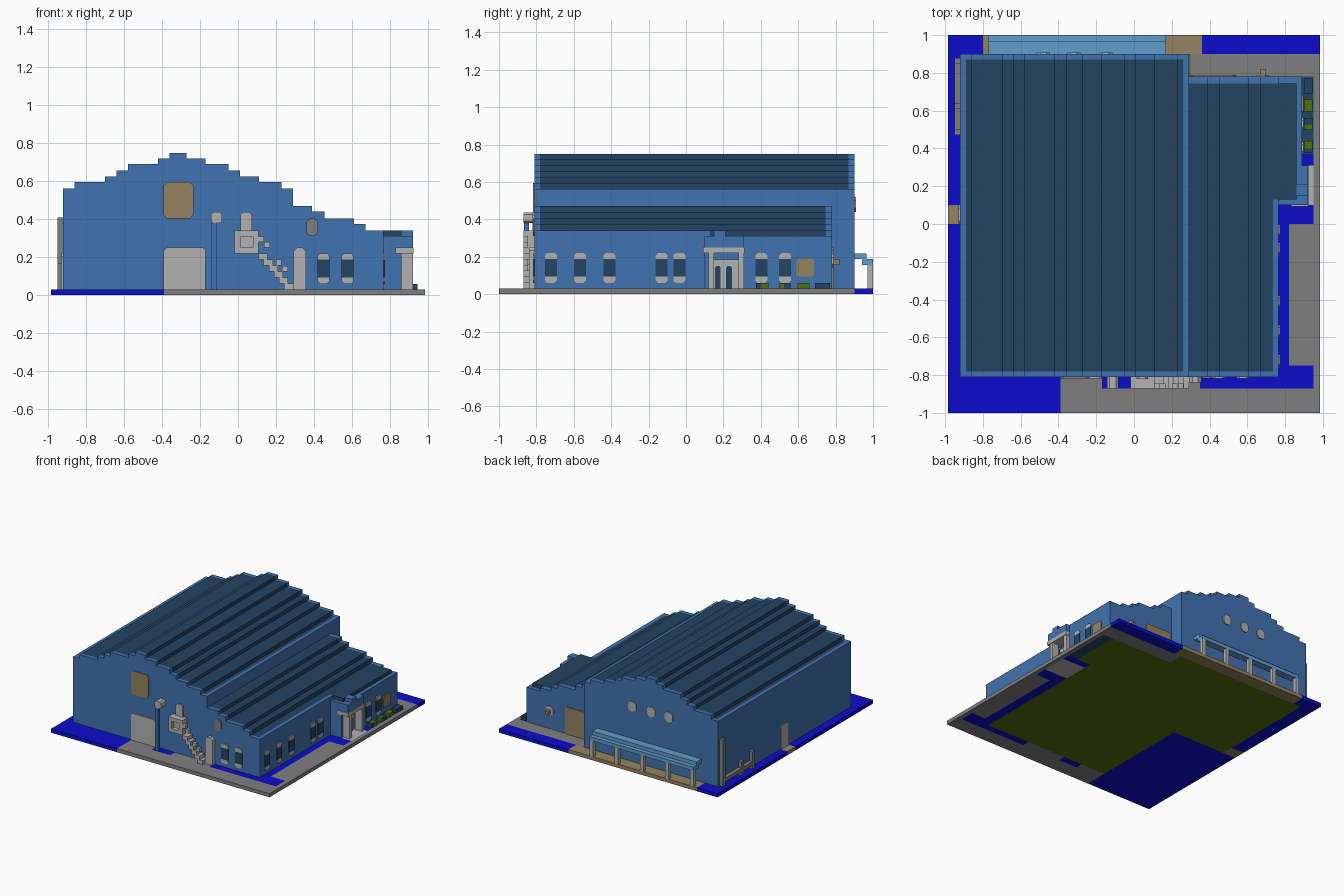
import bpy, bmesh

cube = bpy.data.objects.get("Cube")
if cube:
    bpy.data.objects.remove(cube)


def material(name, rgb):
    lin = [(c / 255 / 12.92 if c < 11 else ((c / 255 + 0.055) / 1.055) ** 2.4) for c in rgb] + [1]
    m = bpy.data.materials.new(name)
    m.use_nodes = True
    m.diffuse_color = lin
    next(n for n in m.node_tree.nodes if n.type == 'BSDF_PRINCIPLED').inputs["Base Color"].default_value = lin
    return m


WALL = material("wall blue", (64, 115, 176))
ROOF = material("dark navy", (37, 68, 98))
AWN = material("light blue", (98, 156, 204))
LIGHT = material("light grey", (178, 178, 178))
GREY = material("mid grey", (127, 127, 127))
TAN = material("tan", (148, 132, 96))
BLUE = material("vivid blue", (12, 12, 205))
GREEN = material("leaf green", (84, 112, 14))


def prism(name, mat, pts, axis, a, b):
    """Extrude a 2D outline along one axis from a to b."""
    place = {'x': lambda u, v, t: (t, u, v), 'y': lambda u, v, t: (u, t, v),
             'z': lambda u, v, t: (u, v, t)}[axis]
    bm = bmesh.new()
    lo = [bm.verts.new(place(u, v, a)) for u, v in pts]
    hi = [bm.verts.new(place(u, v, b)) for u, v in pts]
    bm.faces.new(lo)
    bm.faces.new(hi)
    n = len(pts)
    for i in range(n):
        j = (i + 1) % n
        bm.faces.new((lo[i], lo[j], hi[j], hi[i]))
    bmesh.ops.recalc_face_normals(bm, faces=bm.faces)
    me = bpy.data.meshes.new(name)
    bm.to_mesh(me)
    bm.free()
    me.materials.append(mat)
    ob = bpy.data.objects.new(name, me)
    bpy.context.scene.collection.objects.link(ob)
    return ob


def box(name, mat, x0, x1, y0, y1, z0, z1):
    return prism(name, mat, [(x0, y0), (x1, y0), (x1, y1), (x0, y1)], 'z', z0, z1)


def plate(name, mat, axis, a, b, u0, u1, z0, z1, top=0.0, bottom=0.0):
    """Wall plate with optional cut corners at top and bottom."""
    pts = [(u0, z0 + bottom), (u0 + bottom, z0), (u1 - bottom, z0), (u1, z0 + bottom),
           (u1, z1 - top), (u1 - top, z1), (u0 + top, z1), (u0, z1 - top)]
    pts = [p for i, p in enumerate(pts) if p not in pts[:i]]
    return prism(name, mat, pts, axis, a, b)


def stepped(steps, x0, x1, base=0.03):
    """Outline of a stepped gable between x0 and x1; steps are (start x, height)."""
    pts = [(x0, base)]
    for i, (x, z) in enumerate(steps):
        end = steps[i + 1][0] if i + 1 < len(steps) else x1
        pts += [(max(x, x0), z), (min(end, x1), z)]
    return pts + [(x1, base)]


# Ground slab, tiled by colour
tiles = [
    (BLUE, -.985, -.39, -1, 0), (BLUE, -.985, -.87, .1, .9), (TAN, -.985, -.87, 0, .1),
    (BLUE, -.985, -.8, .9, 1), (TAN, -.8, .36, .9, 1), (BLUE, .36, .985, .9, 1),
    (GREY, -.39, .95, -1, -.87), (GREY, .95, .985, -1, .9), (GREY, -.39, -.17, -.87, -.81),
    (BLUE, -.17, 0, -.87, -.81), (GREY, 0, .35, -.87, -.81), (BLUE, .35, .95, -.87, -.81),
    (BLUE, .74, .95, -.81, -.75), (BLUE, .74, .82, -.75, 0), (GREY, .82, .95, -.75, 0),
    (BLUE, .74, .95, 0, .1), (LIGHT, .74, .95, .1, .31), (BLUE, .74, .95, .31, .37),
    (ROOF, .86, .95, .37, .78), (GREY, .3, .95, .78, .9),
    (GREEN, -.39, .74, -.81, 0), (GREEN, -.87, .74, 0, .1), (GREEN, -.87, .3, .1, .9),
    (GREEN, .3, .74, .1, .78), (GREEN, .74, .86, .37, .78)]
for m, x0, x1, y0, y1 in tiles:
    box("ground_tile", m, x0, x1, y0, y1, 0, .03)

# Main hall: stepped end walls, side walls and roof
hall = [(-.92, .563), (-.86, .595), (-.70, .625), (-.64, .657), (-.58, .69), (-.42, .72), (-.36, .75),
        (-.27, .72), (-.17, .69), (-.05, .657), (.01, .625), (.11, .595), (.23, .563)]
for name, y0, y1 in (("hall_front_wall", -.81, -.78), ("hall_back_wall", .87, .9)):
    prism(name, WALL, stepped(hall, -.92, .29), 'y', y0, y1)
prism("hall_roof", ROOF, stepped(hall, -.89, .26), 'y', -.78, .87)
box("hall_right_wall", WALL, -.92, -.89, -.78, .87, .03, .563)
box("hall_left_wall", WALL, .26, .29, -.78, .87, .03, .563)

# Side annex with a wider rear wing
annex = [(.29, .47), (.39, .44), (.455, .405), (.61, .375), (.67, .34)]
prism("annex_front_wall", WALL, stepped(annex, .29, .765), 'y', -.81, -.78)
prism("annex_roof", ROOF, stepped(annex, .29, .735), 'y', -.78, .745)
box("annex_side_wall", WALL, .735, .765, -.78, .13, .03, .34)
prism("annex_back_wall", WALL, stepped(annex + [(.765, .312)], .29, .89), 'y', .745, .78)
box("wing_roof", ROOF, .735, .86, .13, .745, .25, .34)
box("wing_side_wall", WALL, .86, .89, .31, .745, .03, .312)
box("wing_end_wall", WALL, .765, .86, .31, .34, .03, .25)

# Entrance porch
box("porch_canopy_front", WALL, .86, .92, .1, .31, .25, .312)
box("porch_canopy_side", WALL, .765, .86, .1, .13, .25, .312)
box("porch_canopy_crest", WALL, .86, .92, .15, .21, .312, .34)
box("porch_recess_wall", WALL, .735, .81, .13, .31, .03, .25)
box("porch_side_wall", WALL, .765, .86, .1, .13, .03, .25)
box("porch_beam", LIGHT, .83, .925, .092, .313, .22, .25)
for y in (.12, .28):
    box("porch_post", LIGHT, .86, .92, y, y + .03, .03, .22)
box("porch_door_frame", LIGHT, .81, .85, .15, .28, .03, .185)
for y in (.155, .215):
    plate("porch_door", ROOF, 'x', .85, .858, y, y + .03, .03, .15, top=.008)


# Windows with rounded caps above and below
def window(axis, wall, out, u):
    a, b = wall, wall + out
    plate("window_pane", ROOF, axis, a, b, u - .032, u + .032, .093, .187)
    plate("window_cap", LIGHT, axis, a, b, u - .032, u + .032, .187, .22, top=.013)
    plate("window_sill", LIGHT, axis, a, b, u - .032, u + .032, .06, .093, bottom=.013)


for x in (.45, .577):
    window('y', -.81, -.008, x)
for y in (-.722, -.567, -.41, -.13, -.035):
    window('x', .765, .008, y)
for y in (.403, .53):
    window('x', .89, .008, y)
plate("wing_sign", TAN, 'x', .89, .898, .59, .685, .095, .187, .008, .008)

# Front wall details
plate("front_sign", TAN, 'y', -.818, -.81, -.392, -.235, .405, .595, .018, .018)
plate("front_gate", LIGHT, 'y', -.818, -.81, -.392, -.17, .03, .25, top=.015)
plate("front_side_door", LIGHT, 'y', -.84, -.81, .292, .358, .03, .25, top=.018)
plate("front_vent", GREY, 'y', -.818, -.81, .36, .42, .312, .405, .018, .018)
box("lamp_post", WALL, -.14, -.113, -.865, -.84, .03, .38)
plate("lamp_head", LIGHT, 'y', -.87, -.81, -.143, -.083, .38, .437, .012, .012)

# Raised landing and staircase
plate("upper_door", LIGHT, 'y', -.82, -.81, .012, .075, .34, .437, top=.014)
box("landing", LIGHT, -.018, .108, -.84, -.81, .22, .34)
for x0, x1, z0, z1 in ((-.018, .108, .22, .25), (-.018, .108, .31, .34),
                       (-.018, .012, .25, .31), (.078, .108, .25, .31)):
    box("landing_railing", LIGHT, x0, x1, -.87, -.84, z0, z1)
for i in range(6):
    x, z = .108 + .027 * i, .187 - .0314 * i
    box("stair_step", LIGHT, x, x + .048, -.87, -.81, max(z, .03), z + .033)
for x, z in ((.108, .28), (.138, .25), (.2, .157), (.232, .125)):
    box("stair_rail", LIGHT, x, x + .03, -.87, -.845, z, z + .03)

# Rear awning on posts
box("awning_upper", AWN, -.77, .17, .9, .965, .187, .217)
box("awning_lower", AWN, -.77, .17, .94, 1, .157, .187)
for i in range(5):
    x = -.77 + i * .227
    box("awning_post", LIGHT, x, x + .032, .97, 1, .03, .157)

# Rear wall vents, door and lamp
for x in (-.15, -.32, -.48):
    plate("rear_vent", LIGHT, 'y', .9, .908, x - .036, x + .036, .44, .52, .02, .02)
plate("rear_door", TAN, 'y', .78, .788, .3, .54, .03, .25, top=.015)
plate("rear_lamp_mount", LIGHT, 'y', .78, .788, .645, .715, .14, .215, .02, .02)
box("rear_lamp", TAN, .668, .695, .788, .82, .155, .187)

# Pipework and door on the right side
for y, z in ((.85, .41), (.61, .14), (.47, .17)):
    box("pipe_riser", GREY, -.95, -.92, y, y + .03, .03, z)
box("pipe_run", GREY, -.95, -.92, .5, .85, .06, .09)
plate("right_side_door", LIGHT, 'x', -.928, -.92, 0, .1, .03, .22, top=.016)

# Planting beside the wing
for i, (y0, y1) in enumerate(((.375, .4), (.4, .44), (.5, .525), (.525, .56), (.595, .66), (.69, .77))):
    box("shrub", GREEN if i in (1, 2, 4) else ROOF, .9, .945, y0, y1, .03, .06)
